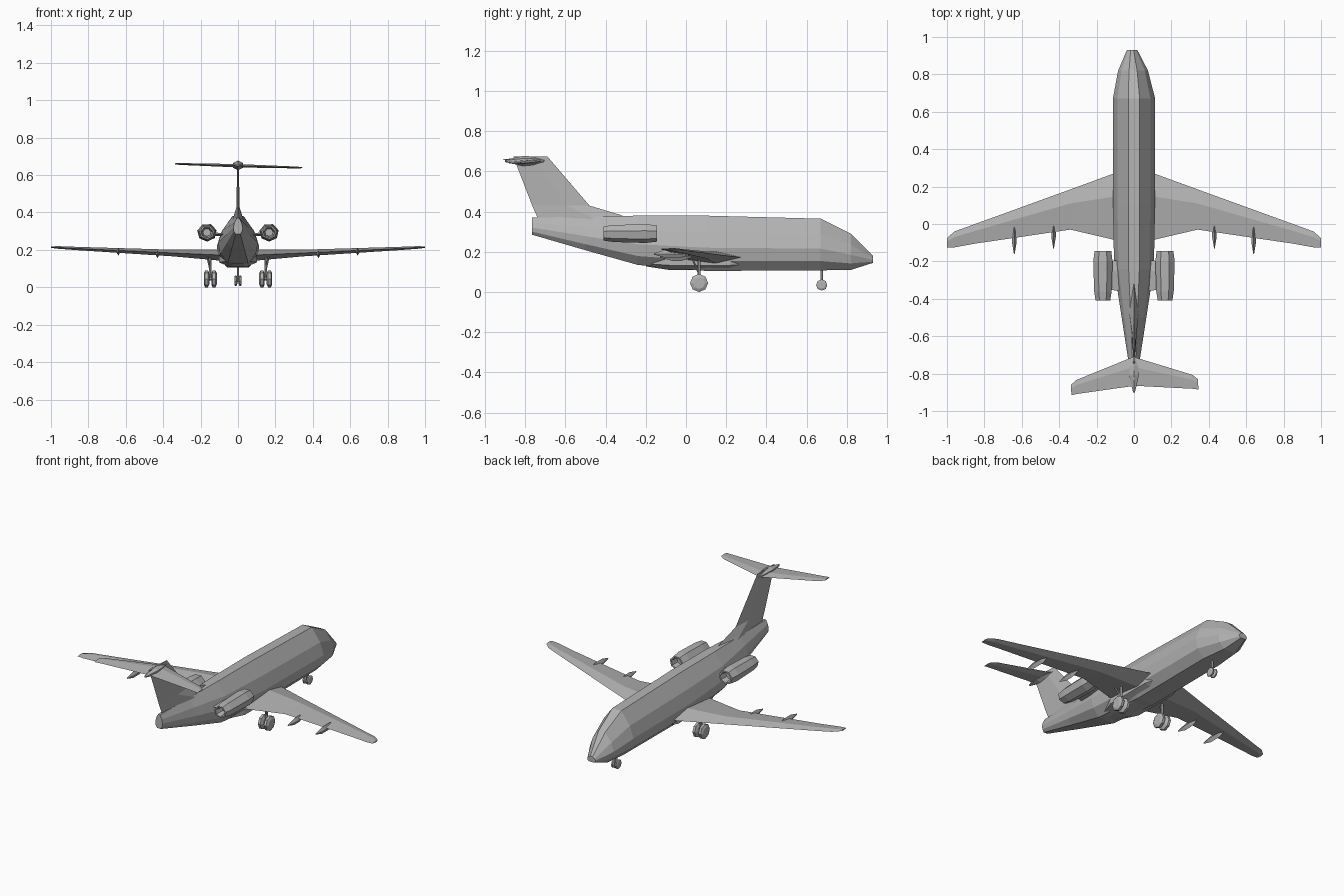
import bpy, bmesh, math
from mathutils import Vector, Matrix

if "Cube" in bpy.data.objects:
    bpy.data.objects.remove(bpy.data.objects["Cube"])

grey = bpy.data.materials.new("light_grey")
grey.use_nodes = True
GREY = (0.45, 0.45, 0.45, 1)
grey.diffuse_color = GREY
grey.node_tree.nodes["Principled BSDF"].inputs["Base Color"].default_value = GREY


def finish(name, bm):
    bmesh.ops.recalc_face_normals(bm, faces=bm.faces)
    mesh = bpy.data.meshes.new(name)
    bm.to_mesh(mesh)
    bm.free()
    mesh.materials.append(grey)
    obj = bpy.data.objects.new(name, mesh)
    bpy.context.collection.objects.link(obj)
    return obj


def loft(name, rings):
    """Skin a list of equal-length point rings and cap both ends."""
    bm = bmesh.new()
    loops = [[bm.verts.new(p) for p in ring] for ring in rings]
    n = len(loops[0])
    for a, b in zip(loops, loops[1:]):
        for i in range(n):
            j = (i + 1) % n
            bm.faces.new((a[i], a[j], b[j], b[i]))
    bm.faces.new(loops[0])
    bm.faces.new(loops[-1])
    return finish(name, bm)


def lathe_y(name, centre, stations, sides=6, turn=0.0, squash=1.0):
    """Faceted body along y; stations are (y, radius)."""
    x, z = centre
    angles = [turn + math.tau * i / sides for i in range(sides)]
    return loft(name, [[(x + r * math.cos(a), y, z + squash * r * math.sin(a))
                        for a in angles] for y, r in stations])


def aerofoil(name, side, stations):
    """Lifting surface; stations are (x, leading y, trailing y, z, thickness)."""
    rings = []
    for x, lead, trail, z, t in stations:
        crest = lead + 0.35 * (trail - lead)
        rings.append([(side * x, lead, z), (side * x, crest, z + t / 2),
                      (side * x, trail, z), (side * x, crest, z - t / 2)])
    return loft(name, rings)


def rod(name, a, b, radius, sides=6):
    a, b = Vector(a), Vector(b)
    bm = bmesh.new()
    turn = (b - a).to_track_quat('Z', 'Y').to_matrix().to_4x4()
    bmesh.ops.create_cone(bm, cap_ends=True, segments=sides, radius1=radius,
                          radius2=radius, depth=(b - a).length,
                          matrix=Matrix.Translation((a + b) / 2) @ turn)
    return finish(name, bm)


def wheel(name, x, y, z, radius, width):
    """Eight-sided tyre with bevelled shoulders, axle along x."""
    steps = [(-0.5, 0.65), (-0.25, 1), (0.25, 1), (0.5, 0.65)]
    return loft(name, [[(x + s * width, y + radius * k * math.cos(math.tau * i / 8),
                         z + radius * k * math.sin(math.tau * i / 8))
                        for i in range(8)] for s, k in steps])


# Fuselage: half section as (width share, height share), mirrored into a ring
half = [(0.27, 1), (0.78, 0.7), (1, 0.42), (0.9, 0.18), (0.5, 0)]
section = half + [(-w, h) for w, h in reversed(half)]
hull = [  # y, centre x, half width, bottom, top
    (-0.765, 0, 0.025, 0.285, 0.37), (-0.5, 0, 0.066, 0.208, 0.375),
    (-0.24, 0, 0.106, 0.135, 0.38), (0.1, 0, 0.113, 0.105, 0.38),
    (0.67, 0, 0.113, 0.108, 0.365), (0.82, -0.005, 0.08, 0.11, 0.29),
    (0.93, -0.01, 0.028, 0.145, 0.18)]
loft("fuselage", [[(c + w * r, y, lo + h * (hi - lo)) for w, h in section]
                  for y, c, r, lo, hi in hull])

# Belly fairing where the wings join
lathe_y("belly_fairing", (0, 0.15), [(-0.2, 0.06), (-0.08, 0.11), (0.22, 0.11), (0.34, 0.06)],
        8, math.pi / 8, 0.4)

# Tail fin with a dorsal fillet: stations are (z, leading y, trailing y, half width)
fin = [(0.34, -0.22, -0.73, 0.035), (0.385, -0.33, -0.745, 0.022),
       (0.43, -0.48, -0.765, 0.008), (0.675, -0.69, -0.86, 0.005)]
loft("tail_fin", [[(0, a, z), (w, a + 0.4 * (b - a), z), (0, b, z),
                   (-w, a + 0.4 * (b - a), z)] for z, a, b, w in fin])

# Tailplane and bullet, set slightly skew
skew = (Matrix.Translation((0, -0.79, 0.65)) @ Matrix.Rotation(0.045, 4, 'Z')
        @ Matrix.Rotation(0.03, 4, 'Y'))
for side, label in ((1, "left"), (-1, "right")):
    plane = aerofoil(label + "_tailplane", side, [
        (0, 0.08, -0.075, 0, 0.018), (0.31, -0.03, -0.105, 0, 0.01),
        (0.34, -0.055, -0.11, 0, 0.006)])
    plane.matrix_world = skew
lathe_y("tail_bullet", (0, 0.652), [(-0.9, 0.006), (-0.81, 0.03), (-0.76, 0.026), (-0.7, 0.004)],
        6, math.pi / 6, 0.85)

for side, label in ((1, "left"), (-1, "right")):
    # Swept wing with rounded tip
    aerofoil(label + "_wing", side, [
        (0.04, 0.295, -0.1, 0.17, 0.065), (0.34, 0.185, -0.03, 0.183, 0.036),
        (0.85, 0.0, -0.105, 0.207, 0.018), (0.96, -0.04, -0.125, 0.213, 0.014),
        (1.0, -0.075, -0.125, 0.215, 0.008)])
    # Flap track pods
    for x, y0, y1, z, place in ((0.43, 0.03, -0.13, 0.176, "inner"),
                                (0.64, 0.02, -0.16, 0.19, "outer")):
        lathe_y(f"{label}_{place}_flap_pod", (side * x, z),
                [(y1, 0.002), (y1 + 0.06, 0.012), (y0 - 0.05, 0.012), (y0, 0.002)],
                4, 0, 1.7)
    # Rear engine with open intake and exhaust, on a short pylon
    lathe_y(label + "_engine", (side * 0.166, 0.293),
            [(-0.36, 0.022), (-0.41, 0.032), (-0.41, 0.04), (-0.36, 0.048),
             (-0.2, 0.053), (-0.145, 0.046), (-0.145, 0.036), (-0.19, 0.03)],
            7, 0.25, 0.92)
    aerofoil(label + "_pylon", side, [(0.06, -0.19, -0.36, 0.28, 0.02),
                                      (0.14, -0.2, -0.35, 0.285, 0.016)])
    # Main landing gear
    x = side * 0.148
    rod(label + "_main_strut", (x, 0.065, 0.045), (x, 0.065, 0.175), 0.008)
    rod(label + "_main_brace", (x, 0.065, 0.09), (side * 0.165, 0.03, 0.17), 0.005)
    rod(label + "_main_axle", (x - 0.03, 0.065, 0.045), (x + 0.03, 0.065, 0.045), 0.008)
    for k, place in ((-1, "a"), (1, "b")):
        wheel(f"{label}_main_wheel_{place}", x + k * 0.02, 0.065, 0.045, 0.045, 0.03)

# Nose gear
rod("nose_strut", (0, 0.675, 0.035), (0, 0.675, 0.13), 0.007)
rod("nose_axle", (-0.015, 0.675, 0.035), (0.015, 0.675, 0.035), 0.006)
for k, label in ((1, "left"), (-1, "right")):
    wheel(label + "_nose_wheel", k * 0.012, 0.675, 0.035, 0.028, 0.016)
